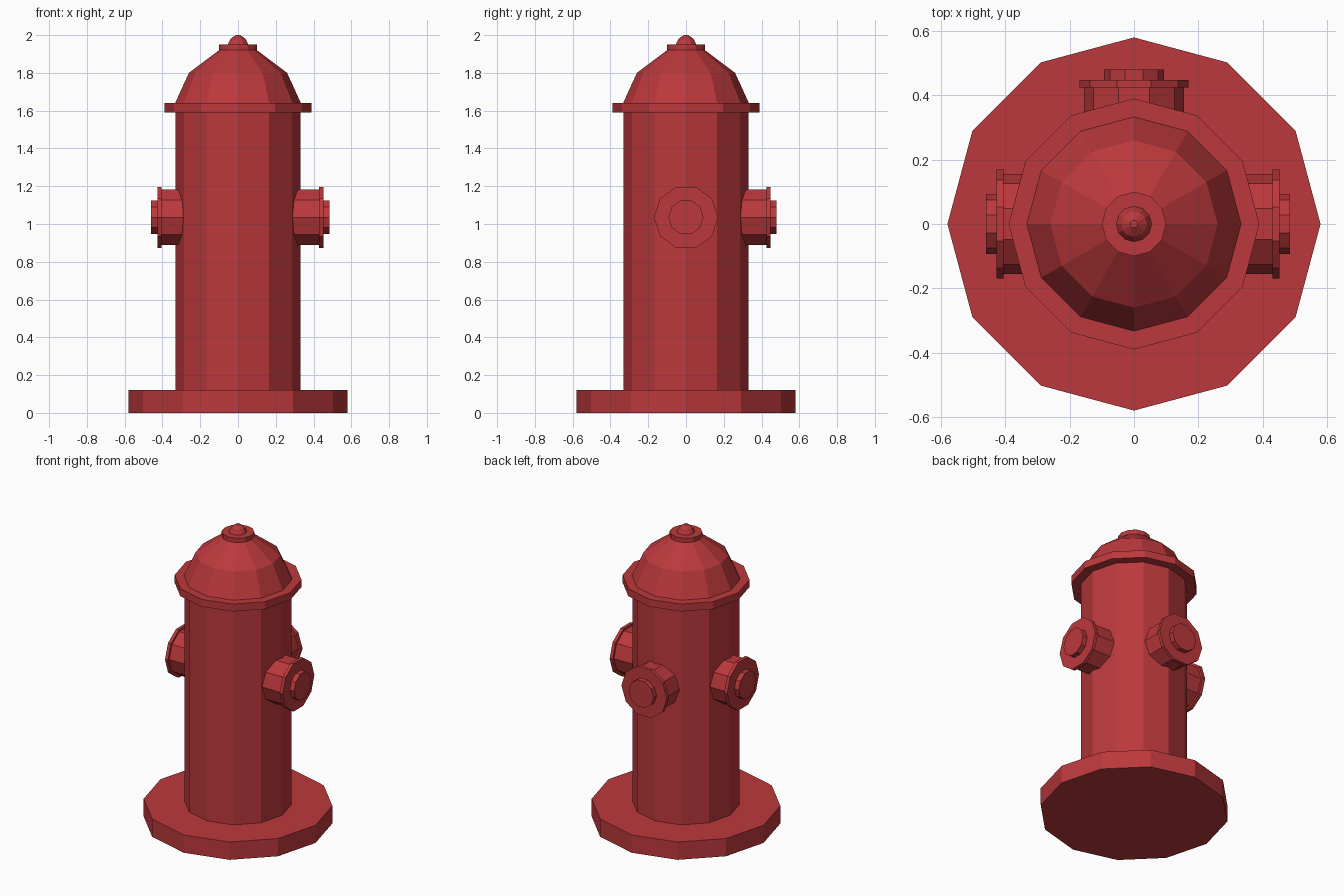
import bpy, bmesh
from math import cos, sin, pi, radians
from mathutils import Matrix

if "Cube" in bpy.data.objects:
    bpy.data.objects.remove(bpy.data.objects["Cube"])

paint = bpy.data.materials.new("red_paint")
paint.diffuse_color = (0.50, 0.04, 0.045, 1)
paint.use_nodes = True
paint.node_tree.nodes["Principled BSDF"].inputs["Base Color"].default_value = paint.diffuse_color


def lathe(name, profile, sides, phase=0.0, matrix=Matrix()):
    """Revolve (radius, height) points around local z, with flat end caps."""
    bm = bmesh.new()
    rings = []
    for r, h in profile:
        angles = [phase + 2 * pi * i / sides for i in range(sides)]
        rings.append([bm.verts.new((r * cos(a), r * sin(a), h)) for a in angles])
    for low, high in zip(rings, rings[1:]):
        for i in range(sides):
            j = (i + 1) % sides
            bm.faces.new((low[i], low[j], high[j], high[i]))
    bm.faces.new(rings[0][::-1])
    bm.faces.new(rings[-1])
    bm.transform(matrix)
    bmesh.ops.recalc_face_normals(bm, faces=bm.faces)
    mesh = bpy.data.meshes.new(name)
    bm.to_mesh(mesh)
    bm.free()
    mesh.materials.append(paint)
    obj = bpy.data.objects.new(name, mesh)
    bpy.context.collection.objects.link(obj)
    return obj


# Ground plate and barrel
lathe("base_plate", [(0.58, 0), (0.58, 0.12)], 12)
lathe("barrel", [(0.33, 0.12), (0.33, 1.59)], 12)

# Bonnet: rim, faceted dome and top collar
lathe("bonnet", [(0.39, 1.59), (0.39, 1.64), (0.333, 1.64), (0.26, 1.80),
                 (0.10, 1.92), (0.10, 1.95)], 12)
lathe("top_knob", [(0.055, 1.95), (0.04, 1.98), (0.012, 2.0)], 12)

# Hose outlets: neck, lip and cap; the left one sits slightly deeper
for name, turn, reach in (("right_outlet", 0, 0.485),
                          ("back_outlet", 90, 0.48),
                          ("left_outlet", 180, 0.46)):
    lip_out, lip_in = reach - 0.033, reach - 0.055
    place = (Matrix.Translation((0, 0, 1.035))
             @ Matrix.Rotation(radians(turn), 4, 'Z')
             @ Matrix.Rotation(radians(90), 4, 'Y'))
    lathe(name, [(0.155, 0.28), (0.155, lip_in), (0.17, lip_in), (0.17, lip_out),
                 (0.093, lip_out), (0.093, reach)], 10, pi / 2, place)
